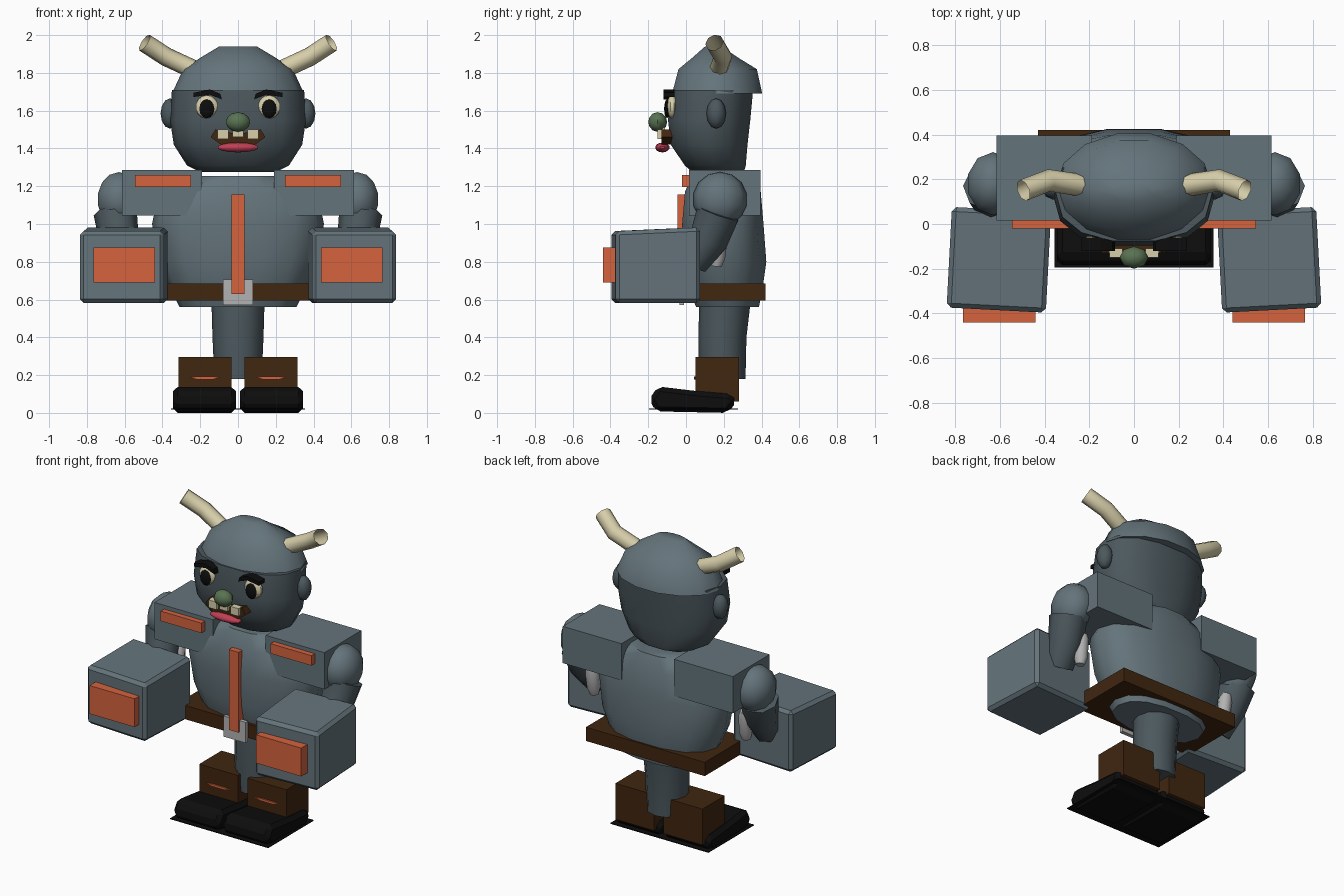
import bpy, bmesh, math
from mathutils import Vector

if "Cube" in bpy.data.objects:
    bpy.data.objects.remove(bpy.data.objects["Cube"])


def material(name, r, g, b):
    m = bpy.data.materials.new(name)
    m.use_nodes = True
    m.diffuse_color = (r, g, b, 1)
    m.node_tree.nodes["Principled BSDF"].inputs["Base Color"].default_value = (r, g, b, 1)
    return m


SLATE = material("slate", .127, .174, .198)
DARK = material("dark slate", .072, .098, .112)
ORANGE = material("orange", .66, .125, .048)
BROWN = material("brown", .052, .019, .005)
BLACK = material("black", .004, .004, .004)
GREY = material("light grey", .45, .45, .45)
CREAM = material("cream", .68, .62, .40)
GREEN = material("green", .10, .17, .085)
PINK = material("pink", .52, .05, .09)


def finish(name, bm, mat, smooth=None):
    bmesh.ops.recalc_face_normals(bm, faces=bm.faces)
    me = bpy.data.meshes.new(name)
    bm.to_mesh(me)
    bm.free()
    ob = bpy.data.objects.new(name, me)
    bpy.context.collection.objects.link(ob)
    me.materials.append(mat)
    if smooth:
        bpy.ops.object.select_all(action='DESELECT')
        ob.select_set(True)
        bpy.context.view_layer.objects.active = ob
        bpy.ops.object.shade_smooth_by_angle(angle=math.radians(smooth))
    return ob


def box(name, mat, x, y, z):
    """Box from (low, high) pairs."""
    bm = bmesh.new()
    bmesh.ops.create_cube(bm, size=1)
    for v in bm.verts:
        v.co = [p[0] if c < 0 else p[1] for c, p in zip(v.co, (x, y, z))]
    return finish(name, bm, mat)


def ball(name, mat, centre, radii, u=10, v=7):
    bm = bmesh.new()
    bmesh.ops.create_uvsphere(bm, u_segments=u, v_segments=v, radius=1)
    for vert in bm.verts:
        vert.co = Vector(centre) + vert.co * Vector(radii)
    return finish(name, bm, mat, 50)


def skin(bm, rings, caps=True):
    n = len(rings[0])
    for a, b in zip(rings, rings[1:]):
        for i in range(n):
            j = (i + 1) % n
            bm.faces.new((a[i], a[j], b[j], b[i]))
    if caps:
        bm.faces.new(rings[0])
        bm.faces.new(rings[-1])


def loft(name, mat, rows, n=14, smooth=50, square=1.0):
    """Stacked ovals, each row is z, half width, front y, back y."""
    bm = bmesh.new()
    rings = []
    for z, rx, front, back in rows:
        ring = []
        for i in range(n):
            t = math.tau * i / n
            c, s = (math.copysign(abs(k) ** square, k) for k in (math.cos(t), math.sin(t)))
            ring.append(bm.verts.new((rx * c, (front + back) / 2 + (back - front) / 2 * s, z)))
        rings.append(ring)
    skin(bm, rings)
    return finish(name, bm, mat, smooth)


def tube(name, mat, path, radii, n=8, caps=True):
    """Round tube through the path points."""
    bm = bmesh.new()
    pts = [Vector(p) for p in path]
    rings = []
    for k, (p, r) in enumerate(zip(pts, radii)):
        d = (pts[min(k + 1, len(pts) - 1)] - pts[max(k - 1, 0)]).normalized()
        u = d.cross(Vector((0, 1, 0))).normalized()
        w = d.cross(u)
        rings.append([bm.verts.new(p + r * (u * math.cos(math.tau * i / n) + w * math.sin(math.tau * i / n)))
                      for i in range(n)])
    skin(bm, rings, caps)
    return finish(name, bm, mat, 50)


def prism(name, mat, pts, axis, lo, hi):
    """Outline pushed along x (points are y, z) or y (points are x, z)."""
    bm = bmesh.new()
    place = (lambda d, a, b: (d, a, b)) if axis == 'x' else (lambda d, a, b: (a, d, b))
    skin(bm, [[bm.verts.new(place(d, *p)) for p in pts] for d in (lo, hi)])
    return finish(name, bm, mat)


# Body, belt and leg column
loft("torso", SLATE, [(.56, .31, .05, .39), (.66, .36, .01, .41), (.8, .42, -.02, .43),
                      (1.0, .455, -.025, .415), (1.17, .42, -.01, .40), (1.255, .22, .03, .37)],
     square=.85)
box("belt", BROWN, (-.43, .43), (-.01, .42), (.595, .685))
box("buckle", GREY, (-.08, .08), (-.035, -.01), (.57, .705))
box("chest_stripe", ORANGE, (-.035, .035), (-.045, .02), (.63, 1.155))
loft("leg_column", DARK, [(.18, .125, .07, .315), (.4, .135, .065, .32), (.57, .14, .07, .34)], n=12)

# Head and cap
loft("head", DARK, [(1.275, .2, .03, .31), (1.31, .27, -.01, .32), (1.42, .34, -.085, .33),
                    (1.55, .36, -.1, .345), (1.71, .35, -.08, .36)], square=.85)
loft("cap", SLATE, [(1.69, .35, -.08, .41), (1.82, .29, -.045, .38), (1.88, .2, .03, .28),
                    (1.94, .1, .10, .19)], n=14)

# Nose and mouth
ball("nose", GREEN, (0, -.15, 1.54), (.065, .05, .052), 8, 6)
prism("mouth", BROWN, [(-.145, 1.46), (-.12, 1.5), (0, 1.475), (.12, 1.5), (.145, 1.46),
                       (.09, 1.42), (-.09, 1.42)], 'y', -.13, -.04)
ball("lower_lip", PINK, (0, -.125, 1.405), (.115, .038, .026))
for x, low in ((-.08, 1.45), (0, 1.46), (.08, 1.45)):
    box("tooth", CREAM, (x - .029, x + .029), (-.15, -.11), (low, low + .05))

box("ground_sole", BLACK, (-.355, .355), (-.195, .275), (.018, .023))

for s, side in ((1, "left"), (-1, "right")):
    def span(a, b):
        return (a, b) if s > 0 else (-b, -a)

    # Face and horns
    ball(side + "_ear", DARK, (s * .36, .16, 1.585), (.05, .052, .08), 8, 6)
    ball(side + "_eye", CREAM, (s * .165, -.073, 1.62), (.062, .03, .062))
    ball(side + "_pupil", BLACK, (s * .165, -.1, 1.61), (.04, .016, .05), 8, 6)
    prism(side + "_brow", BLACK, [(s * x, z) for x, z in (
        (.085, 1.66), (.095, 1.69), (.15, 1.712), (.235, 1.695), (.235, 1.672), (.15, 1.685))],
        'y', -.12, -.06)
    tube(side + "_horn", CREAM, [(s * .18, .17, 1.79), (s * .25, .175, 1.825),
                                 (s * .38, .195, 1.885), (s * .495, .15, 1.96)],
         (.05, .05, .05, .05), caps=False)

    # Shoulder pad with plate
    box(side + "_shoulder_pad", SLATE, span(.19, .615), (.015, .395), (1.045, 1.285))
    box(side + "_shoulder_plate", ORANGE, span(.25, .545), (-.02, .02), (1.195, 1.26))

    # Arm, wrist bar and fist
    ball(side + "_upper_arm", SLATE, (s * .63, .18, 1.13), (.12, .145, .145))
    tube(side + "_forearm", DARK, [(s * .65, .17, 1.06), (s * .63, .12, .92), (s * .61, .03, .8)],
         (.115, .105, .09))
    tube(side + "_wrist_bar", GREY, [(s * .56, .19, .97), (s * .555, .18, .94),
                                     (s * .55, .165, .82), (s * .55, .16, .775)],
         (.03, .042, .042, .028))
    fist = box(side + "_fist", SLATE, (-.222, .222), (-.225, .225), (-.2, .2))
    for v in fist.data.vertices:
        if v.co.z > 0 and v.co.y < 0:
            v.co.z -= .02
    fist.location = (s * .604, -.16, .782)
    fist.rotation_euler = (0, 0, s * math.radians(3))
    bevel = fist.modifiers.new("bevel", 'BEVEL')
    bevel.width = .02
    bevel.segments = 1
    box(side + "_fist_plate", ORANGE, span(.44, .765), (-.44, -.37), (.69, .875))

    # Boot and shoe
    box(side + "_boot", BROWN, span(.035, .315), (.05, .28), (.06, .295))
    prism(side + "_boot_stripe", ORANGE, [(s * x, z) for x, z in (
        (.09, .187), (.13, .178), (.22, .178), (.26, .187), (.22, .193), (.13, .193))], 'y', .042, .055)
    shoe = prism(side + "_shoe", BLACK, [(-.195, .07), (-.15, .14), (.06, .115), (.24, .1),
                                         (.27, .06), (.22, 0), (-.16, .008)], 'x', *span(.01, .345))
    edge = shoe.modifiers.new("bevel", 'BEVEL')
    edge.width = .03
    edge.segments = 1
